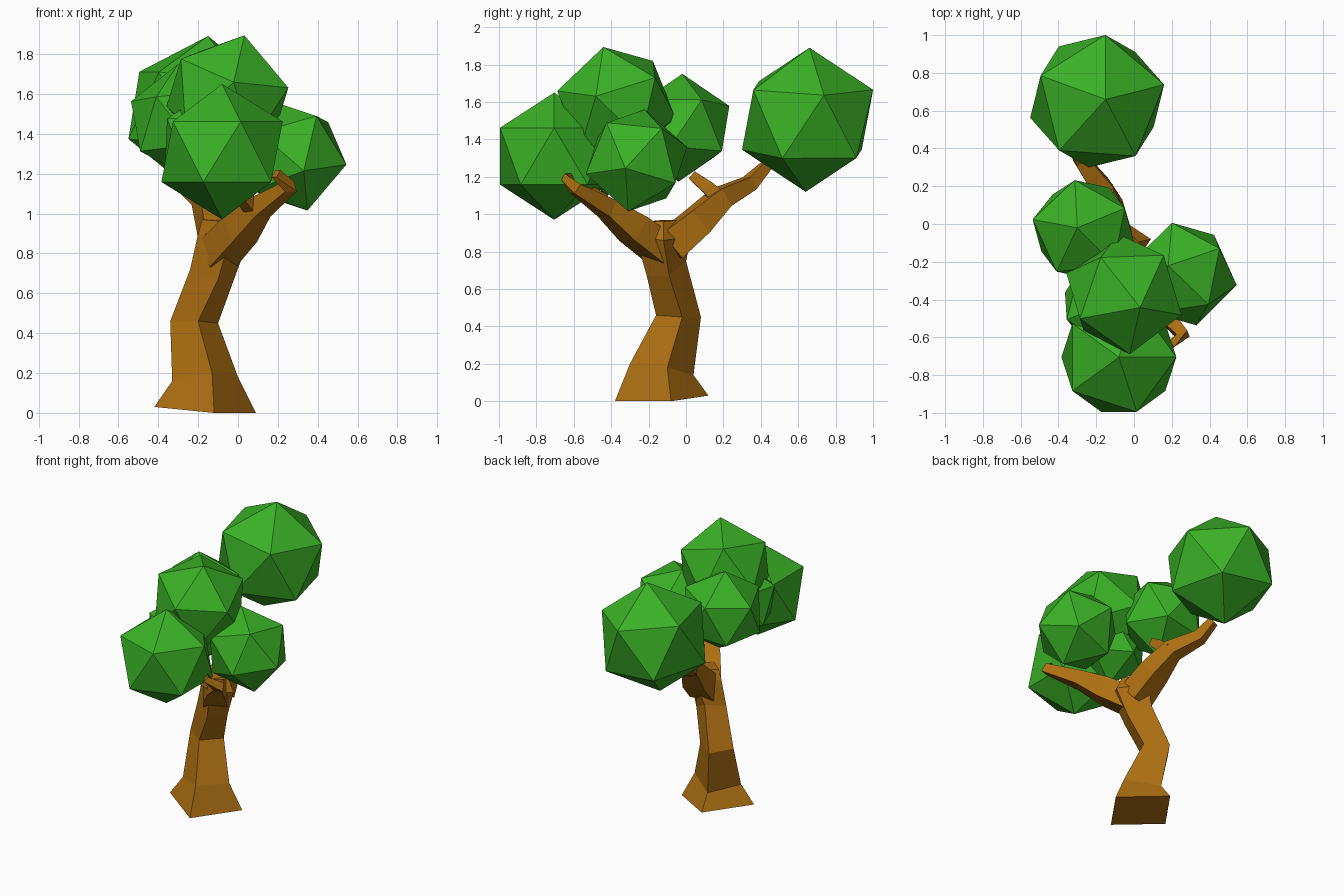
import bpy, bmesh
from mathutils import Vector, Matrix

if "Cube" in bpy.data.objects:
    bpy.data.objects.remove(bpy.data.objects["Cube"])


def material(name, rgb):
    m = bpy.data.materials.new(name)
    m.use_nodes = True
    m.diffuse_color = (*rgb, 1)
    m.node_tree.nodes["Principled BSDF"].inputs["Base Color"].default_value = (*rgb, 1)
    return m


bark = material("bark brown", (0.42, 0.16, 0.006))
leaf = material("leaf green", (0.042, 0.44, 0.019))


def add_object(name, bm, mat):
    bmesh.ops.recalc_face_normals(bm, faces=bm.faces)
    mesh = bpy.data.meshes.new(name)
    bm.to_mesh(mesh)
    bm.free()
    mesh.materials.append(mat)
    obj = bpy.data.objects.new(name, mesh)
    bpy.context.collection.objects.link(obj)
    return obj


def loft(name, rings):
    """Skin a stack of four-cornered rings and cap both ends."""
    bm = bmesh.new()
    loops = [[bm.verts.new(p) for p in ring] for ring in rings]
    for a, b in zip(loops, loops[1:]):
        for i in range(4):
            j = (i + 1) % 4
            bm.faces.new((a[i], a[j], b[j], b[i]))
    bm.faces.new(loops[0])
    bm.faces.new(loops[-1])
    return add_object(name, bm, bark)


def limb(name, points):
    """Square branch along points given as (x, y, z, half width)."""
    pos = [Vector(p[:3]) for p in points]
    rings = []
    for i, p in enumerate(points):
        along = (pos[min(i + 1, len(pos) - 1)] - pos[max(i - 1, 0)]).normalized()
        side = along.cross(Vector((0, 0, 1))).normalized() * p[3]
        up = side.cross(along).normalized() * p[3]
        rings.append([pos[i] + side * s + up * u
                      for s, u in ((1, 1), (-1, 1), (-1, -1), (1, -1))])
    return loft(name, rings)


def leaf_ball(name, centre, radius, pole=(0, 0, 1), ring=(1, 0, 0.5)):
    """Twenty-sided ball, turned so two of its corners face pole and ring."""
    z = Vector(pole).normalized()
    y = z.cross(Vector(ring)).normalized()
    turn = Matrix((y.cross(z), y, z)).transposed().to_4x4()
    bm = bmesh.new()
    bmesh.ops.create_icosphere(bm, subdivisions=1, radius=radius,
                               matrix=Matrix.Translation(centre) @ turn)
    return add_object(name, bm, leaf)


# Trunk: corners run front, right, back, left
loft("trunk", [
    [(-.12, -.38, 0), (.09, -.08, 0), (-.21, .12, .03), (-.42, -.18, .03)],
    [(-.13, -.30, .20), (0, -.10, .18), (-.20, .04, .14), (-.33, -.16, .16)],
    [(-.20, -.16, .46), (-.10, -.02, .45), (-.24, .08, .45), (-.34, -.06, .46)],
    [(-.10, -.21, .67), (-.02, -.09, .67), (-.15, 0, .75), (-.24, -.12, .72)],
    [(-.04, -.27, .88), (.05, -.12, .86), (-.10, .03, .88), (-.20, -.12, .90)],
    [(-.07, -.22, .96), (0, -.12, .96), (-.10, -.04, .97), (-.18, -.12, .97)],
])

# Branches
limb("front_branch", [(-.10, -.12, .80, .08), (.01, -.28, .92, .075),
                      (.11, -.42, 1.03, .05), (.26, -.59, 1.135, .03),
                      (.19, -.64, 1.20, .022)])
limb("front_twig", [(.08, -.40, 1.02, .035), (.02, -.47, 1.09, .03),
                    (-.03, -.55, 1.15, .022)])
limb("back_branch", [(-.09, -.09, .83, .085), (-.12, .06, .96, .075),
                     (-.17, .19, 1.09, .055), (-.28, .34, 1.165, .038),
                     (-.32, .43, 1.26, .026)])
limb("back_twig", [(-.15, .17, 1.08, .045), (-.14, .12, 1.14, .035),
                   (-.14, .03, 1.21, .025)])

# Leaf balls
leaf_ball("back_leaves", (-.195, .65, 1.505), .388, (.045, .01, .385), (.045, .345, .175))
leaf_ball("front_leaves", (-.08, -.705, 1.31), .34)
leaf_ball("top_leaves", (-.053, -.371, 1.585), .328, (.083, -.069, .30), (.303, -.109, .04))
leaf_ball("left_leaves", (.265, -.265, 1.287), .288, (-.085, .045, .277), (.175, .135, .188))
leaf_ball("right_leaves", (-.27, -.03, 1.462), .29, (-.03, .01, .288), (-.04, .27, .07))
leaf_ball("inner_leaves", (-.14, -.42, 1.36), .26, (0, 0, 1), (-1, -.4, .4))
